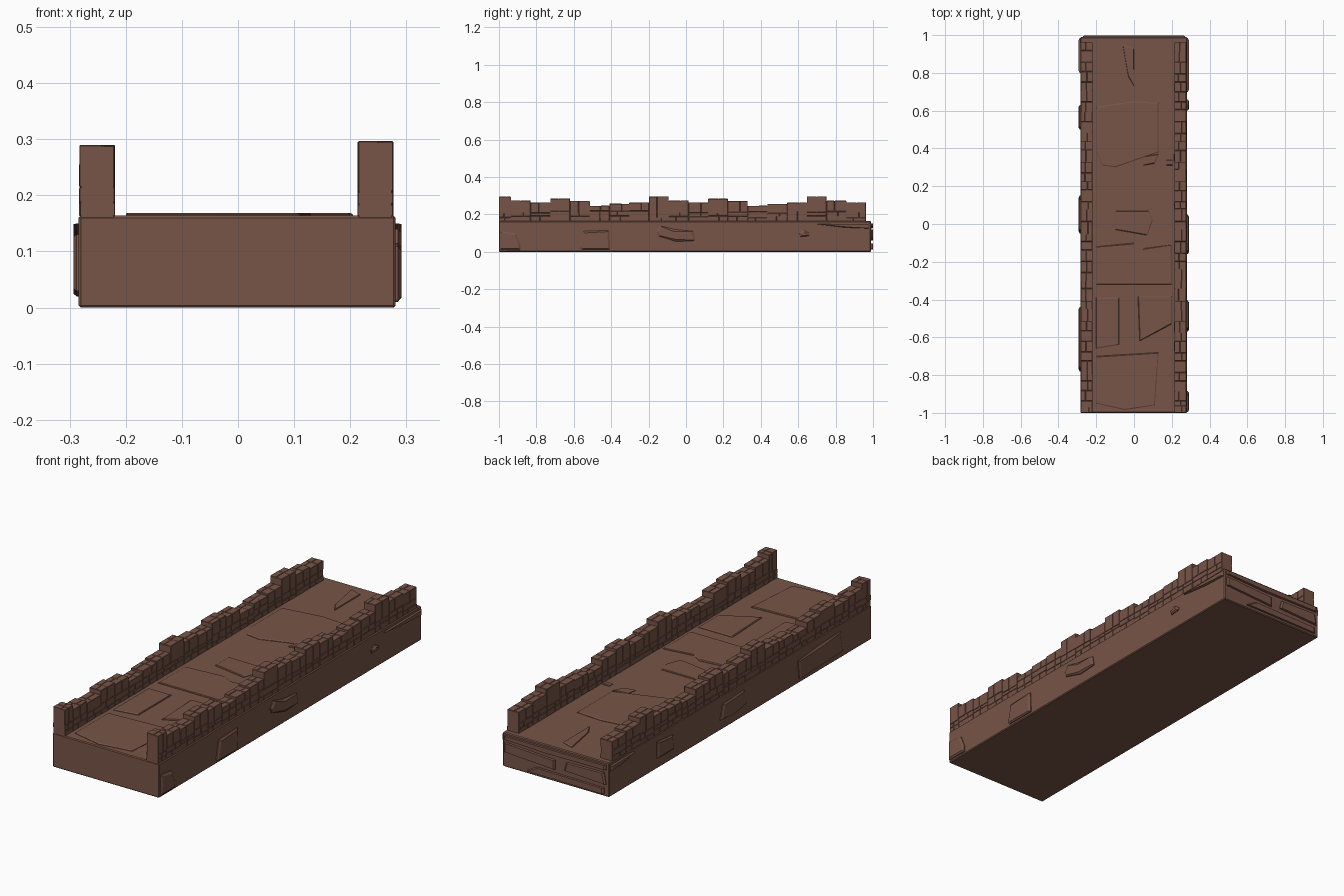
import bpy, bmesh, random
from mathutils import Vector, Matrix

random.seed(4)
brown = bpy.data.materials.new("brown stone")
brown.diffuse_color = (0.185, 0.089, 0.064, 1)


def finish(bm, name):
    bmesh.ops.recalc_face_normals(bm, faces=bm.faces)
    me = bpy.data.meshes.new(name)
    bm.to_mesh(me)
    bm.free()
    me.materials.append(brown)
    ob = bpy.data.objects.new(name, me)
    bpy.context.collection.objects.link(ob)
    return ob


def add_box(bm, x0, x1, y0, y1, z0, z1):
    m = (Matrix.Translation(((x0 + x1) / 2, (y0 + y1) / 2, (z0 + z1) / 2))
         @ Matrix.Diagonal((x1 - x0, y1 - y0, z1 - z0, 1)))
    bmesh.ops.create_cube(bm, size=1, matrix=m)


def bevel(bm, w):
    bmesh.ops.bevel(bm, geom=bm.edges[:], offset=w, segments=1, affect='EDGES')


def add_stone(bm, outline, place, depth, chamfer):
    """Irregular chamfered plate; place(u, v, d) maps it onto a wall."""
    c = sum((Vector(p) for p in outline), Vector((0, 0))) / len(outline)
    rings = []
    for d, shrink in ((-0.004, 0), (depth * 0.4, 0), (depth, chamfer)):
        ring = []
        for p in outline:
            v = Vector(p)
            v -= (v - c).normalized() * shrink
            ring.append(bm.verts.new(place(v.x, v.y, d)))
        rings.append(ring)
    n = len(outline)
    for a, b in zip(rings, rings[1:]):
        for i in range(n):
            bm.faces.new((a[i], a[(i + 1) % n], b[(i + 1) % n], b[i]))
    bm.faces.new(rings[-1])
    bm.faces.new(rings[0][::-1])


def stones(name, outlines, place, depth, chamfer):
    bm = bmesh.new()
    for o in outlines:
        add_stone(bm, o, place, depth, chamfer)
    finish(bm, name)


# Bridge body
bm = bmesh.new()
add_box(bm, -0.284, 0.281, -1.0, 0.989, 0, 0.164)
bevel(bm, 0.004)
finish(bm, "bridge_body")

# Worn paving slabs on the deck
stones("deck_slabs", [
    [(-0.2, -0.7), (0.13, -0.68), (0.11, -0.96), (-0.05, -0.985), (-0.2, -0.95)],
    [(-0.2, -0.39), (-0.08, -0.39), (-0.08, -0.64), (-0.2, -0.66)],
    [(0.02, -0.38), (0.2, -0.38), (0.2, -0.53), (0.03, -0.62)],
    [(-0.2, -0.12), (0.0, -0.1), (0.05, -0.13), (0.2, -0.11), (0.2, -0.32), (-0.2, -0.32)],
    [(-0.1, 0.07), (0.08, 0.07), (0.1, 0.02), (0.07, -0.06), (-0.1, -0.03)],
    [(-0.2, 0.62), (0.0, 0.65), (0.13, 0.64), (0.13, 0.38), (-0.1, 0.3), (-0.17, 0.31), (-0.2, 0.38)],
    [(0.06, 0.36), (0.13, 0.37), (0.11, 0.32), (0.05, 0.31)],
    [(0.17, 0.34), (0.205, 0.34), (0.205, 0.31), (0.17, 0.31)],
    [(-0.06, 0.95), (0.0, 0.93), (0.0, 0.73), (-0.03, 0.78)],
], lambda u, v, d: (u, v, 0.164 + d), 0.005, 0.006)

# Protruding stones on the side walls
stones("right_wall_stones", [
    [(-0.995, 0.012), (-0.995, 0.11), (-0.91, 0.1), (-0.885, 0.04), (-0.885, 0.01)],
    [(-0.57, 0.02), (-0.55, 0.11), (-0.41, 0.115), (-0.405, 0.012), (-0.56, 0.012)],
    [(-0.16, 0.11), (-0.14, 0.14), (-0.06, 0.12), (0.04, 0.11), (0.05, 0.06), (-0.05, 0.055), (-0.15, 0.085)],
    [(0.6, 0.1), (0.63, 0.115), (0.66, 0.1), (0.66, 0.085), (0.61, 0.08)],
    [(0.7, 0.148), (0.985, 0.15), (0.985, 0.125), (0.85, 0.13)],
], lambda u, v, d: (0.281 + d, u, v), 0.01, 0.012)
stones("left_wall_stones", [
    [(-0.78, 0.03), (-0.76, 0.13), (-0.6, 0.125), (-0.44, 0.11), (-0.45, 0.02)],
    [(-0.05, 0.06), (-0.03, 0.13), (0.13, 0.12), (0.15, 0.05), (0.05, 0.04)],
    [(0.5, 0.05), (0.51, 0.12), (0.63, 0.13), (0.63, 0.05)],
    [(0.8, 0.15), (0.985, 0.15), (0.985, 0.125), (0.9, 0.125)],
], lambda u, v, d: (-0.284 - d, u, v), 0.009, 0.012)

# Long stones on the back end
stones("back_wall_stones", [
    [(-0.27, 0.13), (-0.27, 0.152), (0.27, 0.152), (0.27, 0.135), (0.05, 0.125)],
    [(-0.27, 0.06), (-0.26, 0.115), (-0.06, 0.11), (-0.05, 0.07)],
    [(0.0, 0.06), (0.0, 0.105), (0.27, 0.12), (0.27, 0.075)],
    [(-0.26, 0.012), (-0.26, 0.04), (0.1, 0.045), (0.15, 0.015)],
], lambda u, v, d: (u, 0.989 + d, v), 0.01, 0.008)

# Stepped parapets: one run of eight columns, repeated along the bridge
RUN = [0.258, 0.265, 0.297, 0.275, 0.265, 0.285, 0.273, 0.247]
STEP = 0.1055


def parapet(name, x0, x1, drop):
    core, bricks = bmesh.new(), bmesh.new()
    for i in range(19):
        # the first column is shortened where the bridge begins
        y0 = max(-0.999, -0.409 + (i - 6) * STEP)
        y1 = min(0.975, -0.409 + (i - 5) * STEP)
        top = RUN[(i - 6) % 8] - drop
        g = 0.0012
        add_box(core, x0 + 0.003, x1 - 0.003, y0, y1, 0.158, top - 0.003)
        # courses of bricks, split at random along and across the wall
        zs = [0.162, 0.162 + random.uniform(0.02, 0.03),
              0.162 + random.uniform(0.043, 0.058), top]
        for k in range(3):
            ym = y0 + (y1 - y0) * random.uniform(0.35, 0.65)
            for a, b in ((y0, ym), (ym, y1)):
                xm = x0 + (x1 - x0) * random.uniform(0.35, 0.65)
                for c, d in ((x0, xm), (xm, x1)):
                    j = random.uniform(0, 0.0015)
                    lo, hi = (j, -g) if c == x0 else (g, -j)
                    t = zs[k + 1] - (g if k < 2 else random.uniform(0, 0.002))
                    add_box(bricks, c + lo, d + hi, a + g / 2, b - g / 2,
                            zs[k] + g / 2, t)
    bevel(bricks, 0.0012)
    finish(core, name + "_core")
    finish(bricks, name + "_bricks")


parapet("right_parapet", 0.213, 0.277, 0.0)
parapet("left_parapet", -0.283, -0.219, 0.007)
